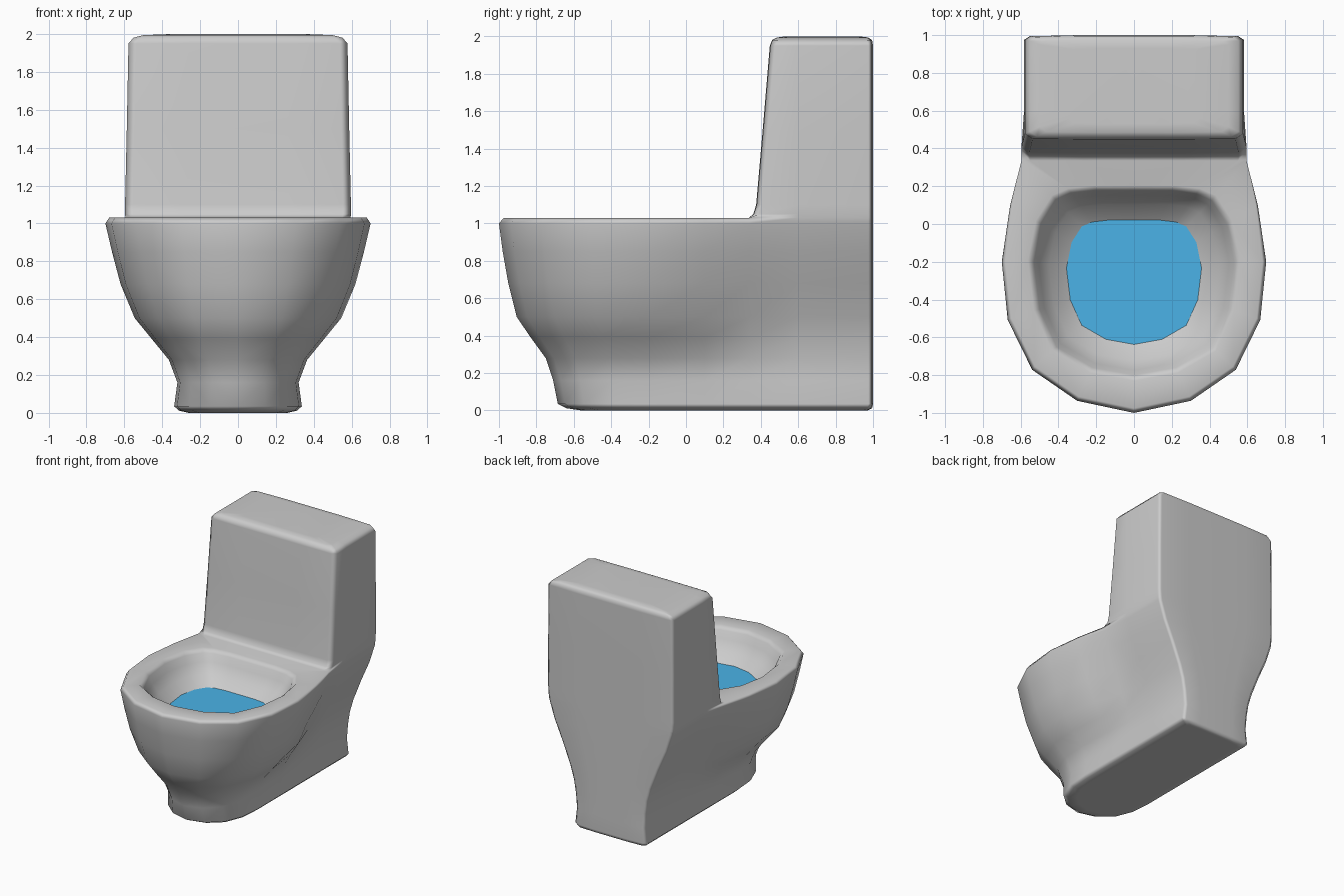
import bpy, bmesh

if "Cube" in bpy.data.objects:
    bpy.data.objects.remove(bpy.data.objects["Cube"])


def add_row(bm, pts, z):
    return [bm.verts.new((x, y, z)) for x, y in pts]


def skin(bm, rows):
    for a, b in zip(rows, rows[1:]):
        for i in range(len(a) - 1):
            bm.faces.new((a[i], a[i + 1], b[i + 1], b[i]))


def finish(bm, name):
    # mirror the right half across x = 0 and make a smooth object
    bmesh.ops.mirror(bm, geom=bm.verts[:] + bm.edges[:] + bm.faces[:],
                     axis='X', merge_dist=0.0005)
    bmesh.ops.recalc_face_normals(bm, faces=bm.faces[:])
    for f in bm.faces:
        f.smooth = True
    me = bpy.data.meshes.new(name)
    bm.to_mesh(me)
    bm.free()
    ob = bpy.data.objects.new(name, me)
    bpy.context.collection.objects.link(ob)
    return ob


def back_part(x, yb):
    return [(x, 0.6), (x, yb - 0.025), (x - 0.03, yb - 0.006), (x / 2, yb), (0, yb)]


FRONT = [(0, 1), (0.43, 0.92), (0.77, 0.715), (0.955, 0.385), (1, 0)]


def body_half(front, w, b, yb):
    # rounded front, tapering into the straight back
    pts = [(u * w, -0.2 + (front + 0.2) * v) for u, v in FRONT]
    pts += [(b + 0.65 * (w - b), 0.1), (b + 0.17 * (w - b), 0.34)]
    return pts + back_part(b, yb)


def tank_half(x, xb, yf, yb):
    return [(0, yf), (0.45 * x, yf), (0.93 * x, yf + 0.003), (x, yf + 0.03)] + back_part(xb, yb)


OPENING = [(0, -0.80), (0.22, -0.76), (0.41, -0.65), (0.50, -0.45), (0.53, -0.2),
           (0.49, 0.0), (0.41, 0.125), (0.33, 0.16), (0.2, 0.175), (0, 0.175)]


def opening_half(s):
    return [(x * s, -0.3 + (y + 0.3) * s) for x, y in OPENING]


bm = bmesh.new()

# pedestal and outside of the bowl: z, front y, half width, back half width, back y
levels = [(0.0, -0.56, 0.26, 0.26, 0.97), (0.012, -0.64, 0.312, 0.312, 0.995),
          (0.035, -0.685, 0.337, 0.332, 1.0), (0.16, -0.71, 0.32, 0.317, 1.0),
          (0.28, -0.75, 0.365, 0.327, 1.0), (0.39, -0.83, 0.455, 0.345, 1.0),
          (0.50, -0.905, 0.545, 0.378, 1.0), (0.68, -0.95, 0.62, 0.45, 1.0),
          (0.85, -0.98, 0.665, 0.525, 1.0), (1.0, -1.0, 0.70, 0.573, 1.0),
          (1.03, -0.975, 0.68, 0.577, 1.0)]
body = [add_row(bm, body_half(f, w, b, yb), z) for z, f, w, b, yb in levels]
skin(bm, body)
bm.faces.new(body[0])

# tank, growing out of the back of the body: z, front x, back x, front y, back y
top = body[-1]
across = add_row(bm, [(0, 0.335), (0.27, 0.335), (0.55, 0.335)], 1.03)
tank = [across + top[6:]]
for z, x, xb, yf, yb in [(1.05, 0.596, 0.579, 0.36, 1.0), (1.1, 0.596, 0.582, 0.375, 1.0),
                         (1.5, 0.587, 0.582, 0.41, 1.0), (1.95, 0.578, 0.578, 0.448, 1.0),
                         (1.98, 0.552, 0.552, 0.46, 0.995), (1.994, 0.50, 0.50, 0.485, 0.975),
                         (2.0, 0.34, 0.34, 0.53, 0.93)]:
    tank.append(add_row(bm, tank_half(x, xb, yf, yb), z))
skin(bm, tank)
bm.faces.new(tank[-1])

# rim top and inside of the bowl
bowl = [top[:7] + across[::-1]]
for s, z in [(1.06, 1.03), (1.0, 1.0), (0.95, 0.94), (0.85, 0.865),
             (0.66, 0.79), (0.48, 0.73), (0.3, 0.70)]:
    bowl.append(add_row(bm, opening_half(s), z))
skin(bm, bowl)
bm.faces.new(bowl[-1])

toilet = finish(bm, "toilet_body")
toilet.modifiers.new("weighted_normals", 'WEIGHTED_NORMAL')

# water surface
bm = bmesh.new()
bm.faces.new(add_row(bm, opening_half(0.675), 0.80))
water = finish(bm, "water")
for f in water.data.polygons:
    if f.normal.z < 0:
        f.flip()
mat = bpy.data.materials.new("water_blue")
mat.diffuse_color = (0.07, 0.45, 0.8, 1)
mat.use_nodes = True
mat.node_tree.nodes["Principled BSDF"].inputs["Base Color"].default_value = mat.diffuse_color
water.data.materials.append(mat)
